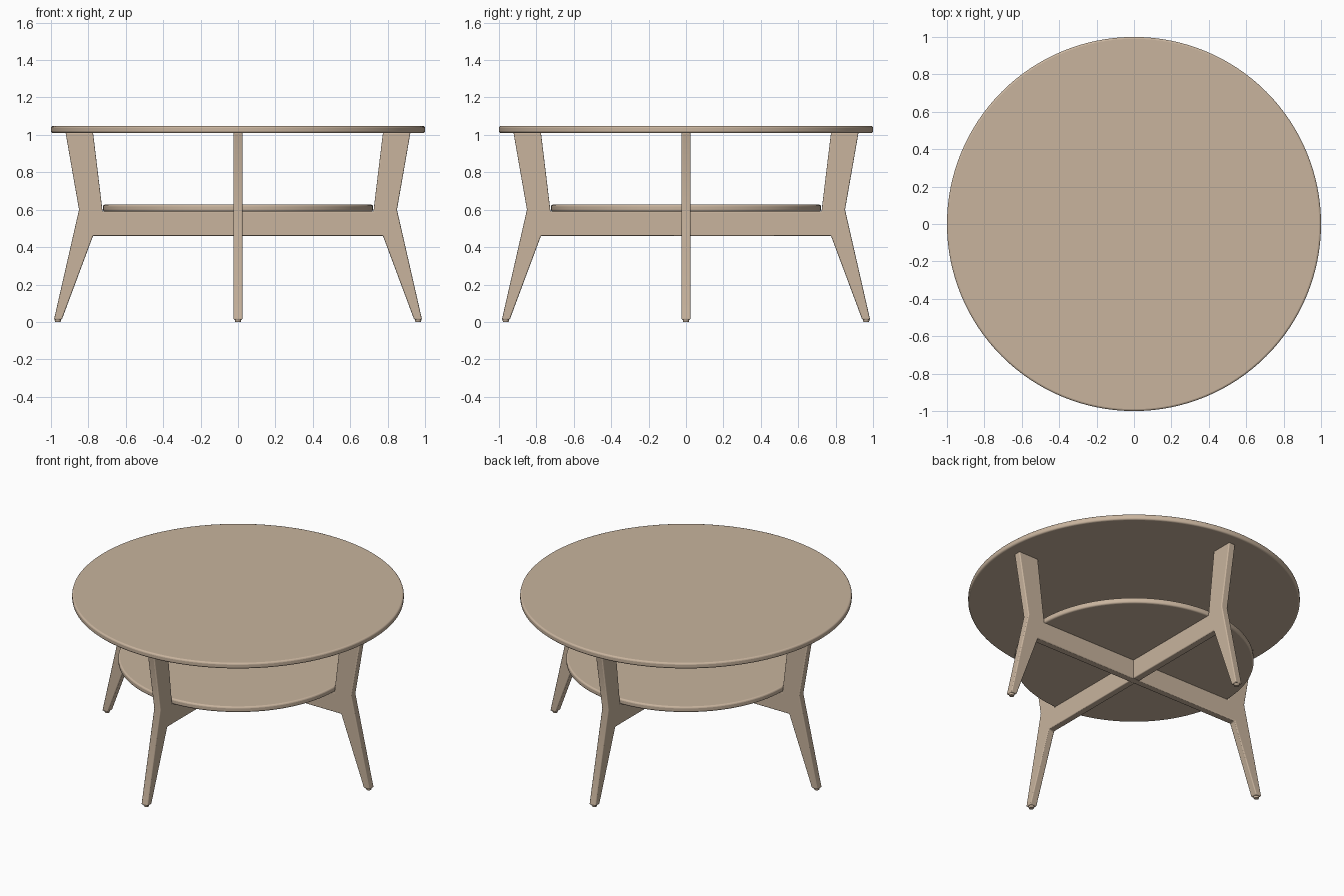
import bpy, bmesh, math
from mathutils import Matrix

if "Cube" in bpy.data.objects:
    bpy.data.objects.remove(bpy.data.objects["Cube"])

wood = bpy.data.materials.new("light wood")
wood.diffuse_color = (0.58, 0.455, 0.34, 1)
wood.use_nodes = True
wood.node_tree.nodes["Principled BSDF"].inputs["Base Color"].default_value = wood.diffuse_color


def finish(name, bm, bevel):
    bmesh.ops.recalc_face_normals(bm, faces=bm.faces)
    me = bpy.data.meshes.new(name)
    bm.to_mesh(me)
    bm.free()
    me.materials.append(wood)
    ob = bpy.data.objects.new(name, me)
    bpy.context.collection.objects.link(ob)
    if bevel:
        m = ob.modifiers.new("soft edges", 'BEVEL')
        m.width = bevel
        m.segments = 3
        m.limit_method = 'ANGLE'
        m.angle_limit = math.radians(40)
    bpy.ops.object.select_all(action='DESELECT')
    ob.select_set(True)
    bpy.context.view_layer.objects.active = ob
    bpy.ops.object.shade_smooth_by_angle(angle=math.radians(35))
    return ob


def disc(name, radius, z0, z1, bevel, segs=128, x=0.0, y=0.0, r_bottom=None):
    bm = bmesh.new()
    bmesh.ops.create_cone(
        bm, cap_ends=True, segments=segs, radius1=r_bottom or radius, radius2=radius,
        depth=z1 - z0, matrix=Matrix.Translation((x, y, (z0 + z1) / 2)))
    return finish(name, bm, bevel)


def frame(name, profile, angle, thick=0.048):
    # extrude an x-z profile and turn it about the centre
    bm = bmesh.new()
    f = bm.faces.new([bm.verts.new((x, -thick / 2, z)) for x, z in profile])
    ext = bmesh.ops.extrude_face_region(bm, geom=[f])
    verts = [v for v in ext["geom"] if isinstance(v, bmesh.types.BMVert)]
    bmesh.ops.translate(bm, verts=verts, vec=(0, thick, 0))
    bmesh.ops.rotate(bm, verts=bm.verts, cent=(0, 0, 0),
                     matrix=Matrix.Rotation(angle, 3, 'Z'))
    return finish(name, bm, 0.006)


# round top and lower shelf
disc("table_top", 1.0, 1.01, 1.047, 0.01)
disc("lower_shelf", 0.722, 0.59, 0.627, 0.01)

# kinked leg with its half of the cross rail
leg = [(0.775, 0.46), (0.942, 0.012), (0.984, 0.012), (0.85, 0.60),
       (0.922, 1.012), (0.775, 1.012), (0.724, 0.59)]
mirrored = [(-x, z) for x, z in reversed(leg)]
frame("side_leg_frame", leg + mirrored, 0)
half = [(0.02, 0.46)] + leg + [(0.02, 0.59)]
frame("back_leg_frame", half, math.pi / 2)
frame("front_leg_frame", half, -math.pi / 2)

# small foot glides
for i, name in enumerate(("right", "back", "left", "front")):
    a = i * math.pi / 2
    disc(name + "_foot", 0.019, 0.0, 0.016, 0, 16,
         0.963 * math.cos(a), 0.963 * math.sin(a), 0.015)
